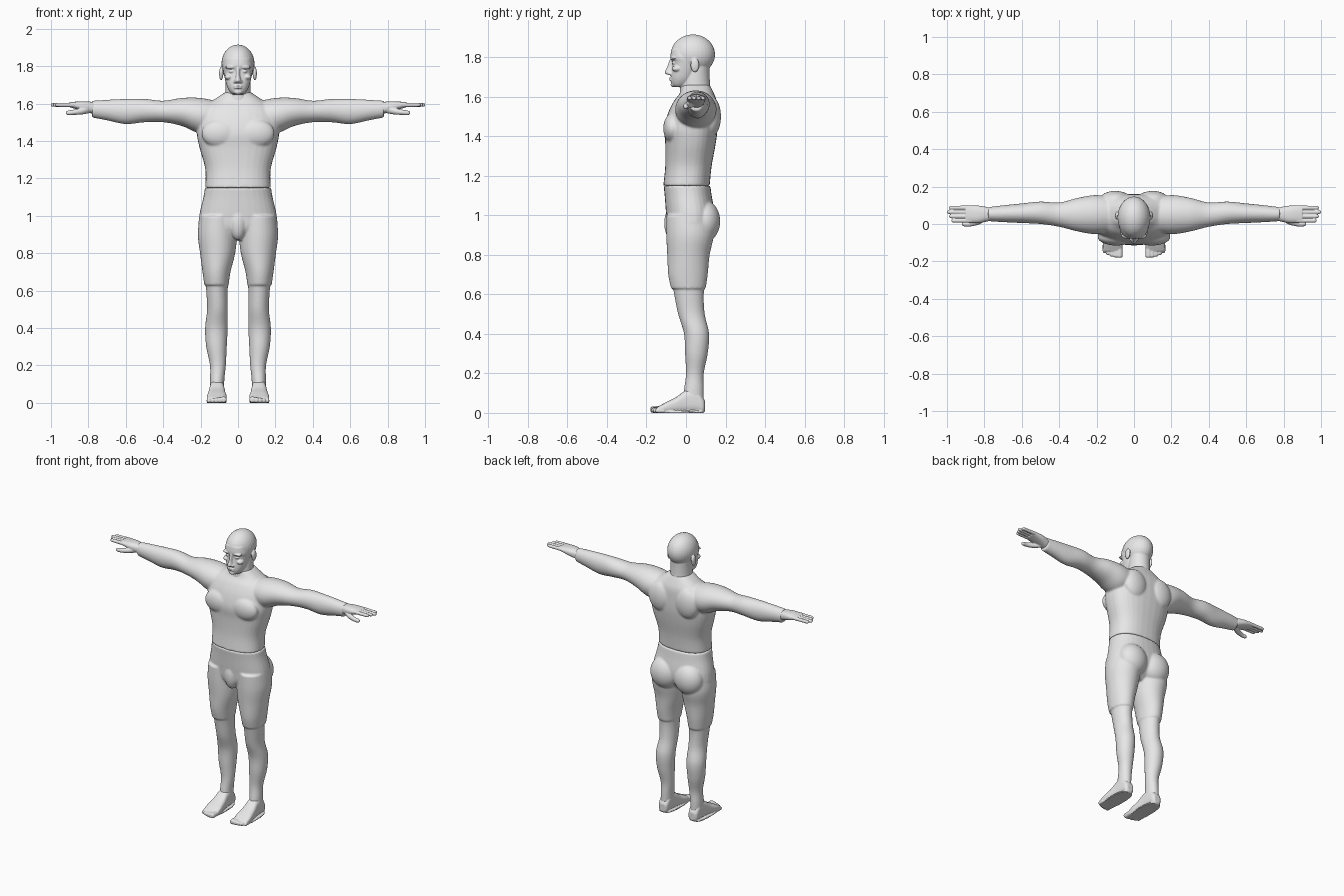
import bpy, bmesh, math
from mathutils import Matrix

default_cube = bpy.data.objects.get("Cube")
if default_cube:
    bpy.data.objects.remove(default_cube)

LIGHT_GREY = (0.8, 0.8, 0.8, 1)
skin = bpy.data.materials.new("light_grey")
skin.use_nodes = True
skin.diffuse_color = LIGHT_GREY
skin.node_tree.nodes["Principled BSDF"].inputs["Base Color"].default_value = LIGHT_GREY

LEFT, RIGHT = (1,), (-1,)
BOTH = LEFT + RIGHT


def blend(rows, steps=5):
    """Interpolate cross-sections with a smooth curve through every row."""
    result = []
    for index in range(len(rows) - 1):
        before, start, end = rows[max(index - 1, 0)], rows[index], rows[index + 1]
        after = rows[min(index + 2, len(rows) - 1)]
        for step in range(steps):
            t = step / steps
            result.append([b + t * (c - a) / 2 + t * t * (a - 2.5 * b + 2 * c - d / 2)
                           + t ** 3 * (1.5 * (b - c) + (d - a) / 2)
                           for a, b, c, d in zip(before, start, end, after)])
    return result + [rows[-1]]


def rounded(angle_part, low, high, power):
    """Point on a superellipse between two limits."""
    offset = math.copysign(abs(angle_part) ** (2 / power), angle_part)
    return (low + high) / 2 + offset * (high - low) / 2


def loft(bm, axis, sides, power=2, segments=32, **sections):
    """Each section: place on the axis, then low and high limits on the other two axes."""
    across, along = [i for i in range(3) if i != "xyz".index(axis)], "xyz".index(axis)
    for side in sides:
        rings = []
        for place, low_a, high_a, low_b, high_b in blend(list(sections.values())):
            ring = []
            for k in range(segments):
                angle = math.tau * k / segments
                point = [place] * 3
                point[along] = place
                point[across[0]] = rounded(math.cos(angle), low_a, high_a, power)
                point[across[1]] = rounded(math.sin(angle), low_b, high_b, power)
                point[0] *= side
                ring.append(bm.verts.new(point))
            rings.append(ring)
        for ring, upper in zip(rings, rings[1:]):
            for k in range(segments):
                bm.faces.new((ring[k - 1], ring[k], upper[k], upper[k - 1]))
        bm.faces.new(rings[0])
        bm.faces.new(rings[-1])


def trunk(bm, power=2, **sections):
    """Upright loft centred on the body; section: height, half width, front, back."""
    spread = {name: (z, -half, half, front, back) for name, (z, half, front, back) in sections.items()}
    loft(bm, "z", LEFT, power, **spread)


def rod(bm, axis, sides, **sections):
    """Round loft; section: place on the axis, two centre coordinates, radius."""
    spread = {name: (t, a - r, a + r, b - r, b + r) for name, (t, a, b, r) in sections.items()}
    loft(bm, axis, sides, segments=16, **spread)


def ball(bm, centre, radii, sides=BOTH):
    for side in sides:
        x, y, z = centre
        matrix = Matrix.Translation((side * x, y, z)) @ Matrix.Diagonal((*radii, 1))
        bmesh.ops.create_uvsphere(bm, u_segments=32, v_segments=20, radius=1, matrix=matrix)


def finish(bm, name, voxel, relaxing):
    """Fuse the overlapping masses into one smooth skin."""
    bmesh.ops.recalc_face_normals(bm, faces=bm.faces)
    mesh = bpy.data.meshes.new(name)
    bm.to_mesh(mesh)
    bm.free()
    mesh.materials.append(skin)
    part = bpy.data.objects.new(name, mesh)
    bpy.context.collection.objects.link(part)
    fuse = part.modifiers.new("fuse", "REMESH")
    fuse.mode = "VOXEL"
    fuse.voxel_size = voxel
    fuse.use_smooth_shade = True
    relax = part.modifiers.new("relax", "SMOOTH")
    relax.factor = 0.5
    relax.iterations = relaxing


# Upper body: torso, chest muscles, shoulder blades and arms
bm = bmesh.new()
trunk(bm, 2.4, waist=(1.15, .175, -.115, .12), belly=(1.25, .175, -.105, .13),
      ribs=(1.36, .205, -.105, .15), chest=(1.44, .22, -.11, .16), armpit=(1.52, .215, -.09, .16),
      shoulder=(1.58, .19, -.06, .155), slope=(1.62, .13, -.03, .14), collar=(1.66, .07, -.02, .12))
ball(bm, (.095, -.07, 1.44), (.1, .045, .075))
ball(bm, (.1, .13, 1.5), (.085, .047, .1))
loft(bm, "x", BOTH, inside=(.1, -.04, .14, 1.46, 1.61), deltoid=(.2, -.055, .155, 1.44, 1.63),
     upper_arm=(.3, -.04, .14, 1.48, 1.63), biceps=(.4, -.015, .115, 1.5, 1.615),
     elbow=(.5, 0, .12, 1.5, 1.625), forearm=(.6, .005, .11, 1.49, 1.625),
     lower_arm=(.7, .01, .1, 1.51, 1.62), cuff=(.78, .015, .09, 1.525, 1.615))
finish(bm, "upper_body", voxel=.006, relaxing=8)

# Lower body: pelvis, thighs with a hem above the knee, calves and buttocks
bm = bmesh.new()
trunk(bm, 2.3, waist=(1.15, .177, -.113, .123), belly=(1.1, .185, -.108, .13),
      hips=(1, .207, -.1, .145), seat=(.93, .2, -.09, .13), crotch=(.87, .1, -.05, .07))
loft(bm, "z", BOTH, hip=(1, .01, .205, -.1, .13), groin=(.9, .005, .215, -.1, .14),
     thigh=(.8, .015, .203, -.095, .12), lower_thigh=(.7, .04, .19, -.09, .11),
     hem=(.63, .05, .18, -.076, .1))
loft(bm, "z", BOTH, inside=(.68, .05, .175, -.075, .1), above_knee=(.6, .055, .17, -.06, .09),
     knee=(.5, .055, .165, -.04, .095), calf=(.4, .055, .176, -.01, .117),
     shin=(.3, .06, .17, -.005, .11), lower_shin=(.2, .065, .15, 0, .09),
     ankle=(.12, .073, .15, -.01, .09), heel=(.05, .075, .15, -.02, .09))
ball(bm, (.09, .095, .97), (.1, .078, .105))
ball(bm, (0, -.065, .96), (.046, .045, .09), LEFT)
finish(bm, "lower_body", voxel=.006, relaxing=5)

# Head: skull, face and neck
bm = bmesh.new()
ball(bm, (0, .035, 1.814), (.088, .112, .101), LEFT)
trunk(bm, 2.2, chin=(1.65, .03, -.06, -.01), jaw=(1.665, .045, -.073, .02),
      mouth=(1.7, .062, -.077, .05), eyes=(1.77, .078, -.07, .08),
      brow=(1.8, .08, -.079, .08), forehead=(1.84, .07, -.074, .06))
trunk(bm, base=(1.57, .09, -.035, .145), throat=(1.64, .07, -.03, .125),
      nape=(1.7, .066, -.02, .12), inside=(1.76, .066, 0, .12))
# Nose, nostrils, brows, eyes, cheeks, lips, chin and ears
trunk(bm, under=(1.71, .013, -.085, -.05), tip=(1.72, .018, -.107, -.05),
      bridge=(1.75, .011, -.096, -.05), root=(1.79, .01, -.082, -.05))
ball(bm, (.016, -.08, 1.717), (.009, .012, .008))
ball(bm, (.036, -.062, 1.794), (.032, .017, .009))
ball(bm, (.034, -.058, 1.772), (.015, .014, .009))
ball(bm, (.05, -.045, 1.742), (.022, .026, .016))
for lip_height in (1.684, 1.694):
    ball(bm, (0, -.073, lip_height), (.023, .012, .005), LEFT)
ball(bm, (0, -.064, 1.662), (.022, .014, .014), LEFT)
ball(bm, (.09, .045, 1.76), (.011, .022, .036))
finish(bm, "head", voxel=.0035, relaxing=3)

for label, side in (("left", LEFT), ("right", RIGHT)):
    # Hand: flat palm, four fingers and a lowered thumb
    bm = bmesh.new()
    loft(bm, "x", side, power=2.4, wrist=(.76, .02, .085, 1.54, 1.607),
         palm=(.83, .005, .098, 1.56, 1.612), knuckles=(.9, .01, .097, 1.58, 1.607))
    for finger in range(4):
        y, tip = .018 + .023 * finger, 1 - .012 * abs(finger - 2)
        rod(bm, "x", side, root=(.87, y, 1.593, .012), middle=(.93, y, 1.593, .011),
            nail=(tip - .01, y, 1.593, .01), end=(tip, y, 1.593, .005))
    rod(bm, "x", side, root=(.79, .04, 1.57, .02), base=(.83, .015, 1.56, .018),
        joint=(.88, 0, 1.553, .014), nail=(.91, 0, 1.55, .012), end=(.92, 0, 1.55, .006))
    finish(bm, label + "_hand", voxel=.003, relaxing=3)

    # Foot: arched foot on a flat sole with five toes
    bm = bmesh.new()
    loft(bm, "y", side, power=2.8, back=(.097, .09, .13, .01, .06), heel=(.085, .08, .145, 0, .08),
         ankle=(.05, .075, .15, 0, .125), instep=(0, .072, .153, 0, .115),
         arch=(-.05, .066, .16, 0, .08), ball=(-.1, .06, .167, 0, .055),
         front=(-.145, .063, .166, 0, .03))
    loft(bm, "z", side, power=3, ground=(0, .062, .166, -.16, .09), top=(.01, .062, .166, -.16, .09))
    for toe in range(5):
        x, tip, size = .077 + .02 * toe, -.18 + .0016 * toe ** 2, .017 - .0015 * toe
        rod(bm, "y", side, root=(-.11, x, size, size), knuckle=(tip + .02, x, size, size),
            nail=(tip + .005, x, size, size * .9), end=(tip, x, size, size / 2))
    finish(bm, label + "_foot", voxel=.0035, relaxing=2)
